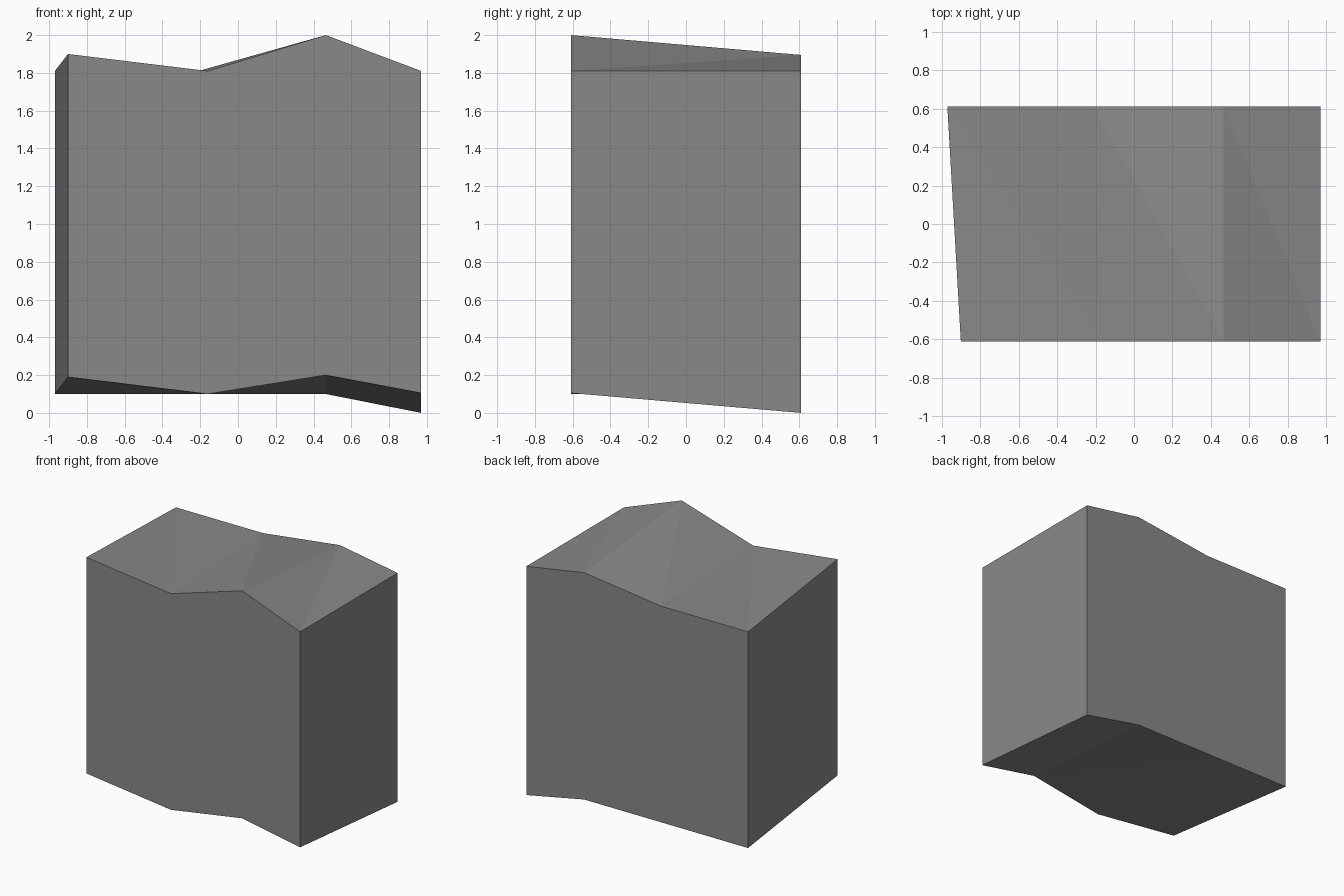
import bpy
import bmesh

old = bpy.data.objects.get("Cube")
if old:
    bpy.data.objects.remove(old, do_unlink=True)

# Plain grey material
grey = bpy.data.materials.new("mid grey")
grey.use_nodes = True
colour = (0.25, 0.25, 0.25, 1.0)
grey.diffuse_color = colour
grey.node_tree.nodes["Principled BSDF"].inputs["Base Color"].default_value = colour

# Stations across the block, each (x, bottom z, top z)
front = [(-0.9, 0.19, 1.9), (-0.16, 0.1, 1.81), (0.465, 0.2, 2.0), (0.97, 0.105, 1.81)]
back = [(-0.97, 0.1, 1.81), (-0.21, 0.1, 1.81), (0.465, 0.1, 1.895), (0.97, 0.0, 1.81)]
HALF_DEPTH = 0.61

bm = bmesh.new()


def row(stations, y, level):
    return [bm.verts.new((s[0], y, s[level])) for s in stations]


front_low, front_top = row(front, -HALF_DEPTH, 1), row(front, -HALF_DEPTH, 2)
back_low, back_top = row(back, HALF_DEPTH, 1), row(back, HALF_DEPTH, 2)

# Front and back walls as single flat outlines
for low, top in ((front_low, front_top), (back_low, back_top)):
    bm.faces.new(low + top[::-1])

# Side walls
for end in (0, -1):
    bm.faces.new((front_low[end], back_low[end], back_top[end], front_top[end]))

# Twisted top and bottom strips, folded along the same diagonals
for f, b in ((front_low, back_low), (front_top, back_top)):
    for i in range(len(f) - 1):
        bm.faces.new((f[i], f[i + 1], b[i]))
        bm.faces.new((f[i + 1], b[i + 1], b[i]))

bmesh.ops.recalc_face_normals(bm, faces=bm.faces[:])
mesh = bpy.data.meshes.new("wavy_block")
bm.to_mesh(mesh)
bm.free()
mesh.materials.append(grey)
block = bpy.data.objects.new("wavy_block", mesh)
bpy.context.scene.collection.objects.link(block)
